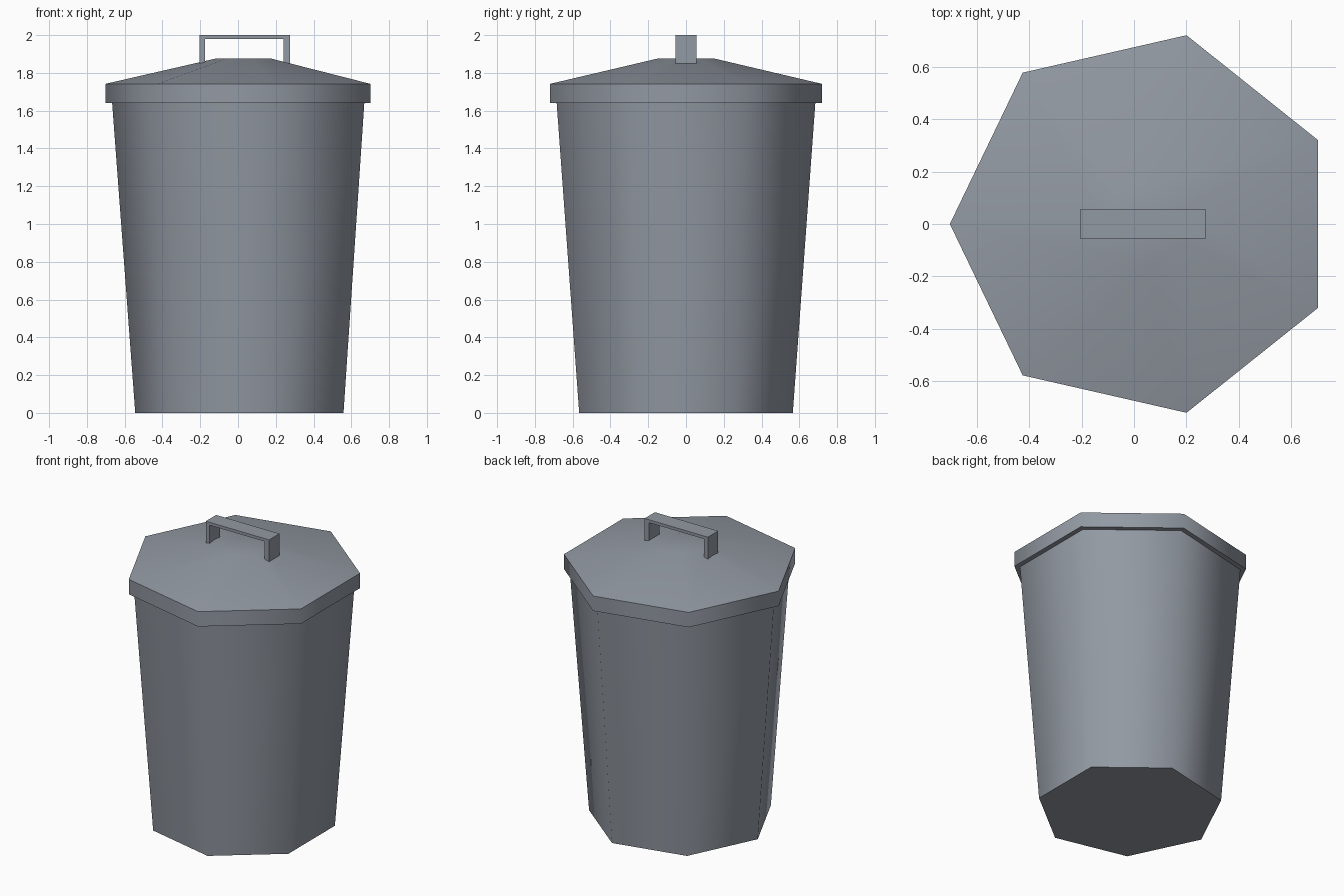
import bpy, bmesh, math

cube = bpy.data.objects.get("Cube")
if cube:
    bpy.data.objects.remove(cube, do_unlink=True)

SIDES = 7
CENTRE_X = 0.036

metal = bpy.data.materials.new("galvanised_grey")
metal.use_nodes = True
colour = (0.29, 0.32, 0.365, 1)
metal.diffuse_color = colour
metal.node_tree.nodes["Principled BSDF"].inputs["Base Color"].default_value = colour


def finish(name, bm, smooth):
    bmesh.ops.recalc_face_normals(bm, faces=bm.faces)
    mesh = bpy.data.meshes.new(name)
    bm.to_mesh(mesh)
    bm.free()
    mesh.materials.append(metal)
    obj = bpy.data.objects.new(name, mesh)
    bpy.context.collection.objects.link(obj)
    if smooth:
        bpy.ops.object.select_all(action='DESELECT')
        obj.select_set(True)
        bpy.context.view_layer.objects.active = obj
        bpy.ops.object.shade_smooth_by_angle(angle=math.radians(60))
    return obj


def heptagon_loft(name, profile):
    """Stack seven-sided rings from (radius, height) pairs and cap both ends."""
    bm = bmesh.new()
    rings = []
    for radius, z in profile:
        angles = [math.pi + math.tau * i / SIDES for i in range(SIDES)]
        rings.append([bm.verts.new((CENTRE_X + radius * math.cos(a),
                                    radius * math.sin(a), z)) for a in angles])
    for low, high in zip(rings, rings[1:]):
        for i in range(SIDES):
            j = (i + 1) % SIDES
            bm.faces.new((low[i], low[j], high[j], high[i]))
    bm.faces.new(rings[0])
    bm.faces.new(rings[-1])
    return finish(name, bm, True)


# Tapered bin and overhanging lid
heptagon_loft("bin_body", [(0.58, 0), (0.703, 1.65)])
heptagon_loft("lid", [(0.738, 1.64), (0.738, 1.742), (0.158, 1.875)])

# Flat strap handle: U-shaped profile extruded across the lid
outline = [(-0.205, 1.845), (-0.205, 2), (0.275, 2), (0.275, 1.845),
           (0.24, 1.845), (0.24, 1.98), (-0.175, 1.98), (-0.175, 1.845)]
bm = bmesh.new()
face = bm.faces.new([bm.verts.new((x, -0.056, z)) for x, z in outline])
extruded = bmesh.ops.extrude_face_region(bm, geom=[face])
bmesh.ops.translate(bm, vec=(0, 0.112, 0),
                    verts=[g for g in extruded["geom"] if isinstance(g, bmesh.types.BMVert)])
finish("lid_handle", bm, False)
